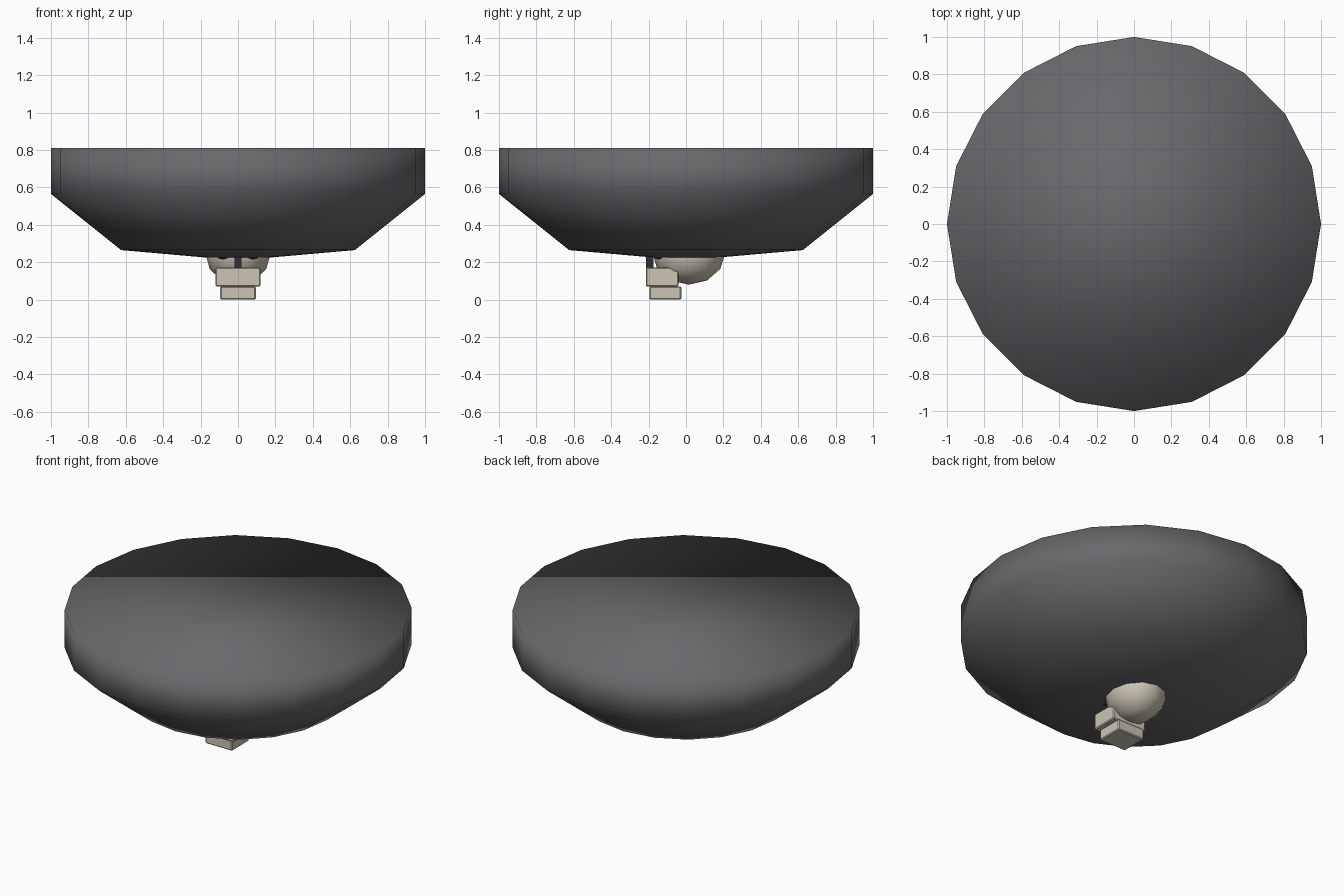
import bpy, bmesh, math
from mathutils import Vector

if "Cube" in bpy.data.objects:
    bpy.data.objects.remove(bpy.data.objects["Cube"])


def material(name, rgb):
    m = bpy.data.materials.new(name)
    m.diffuse_color = (*rgb, 1)
    m.use_nodes = True
    m.node_tree.nodes["Principled BSDF"].inputs["Base Color"].default_value = m.diffuse_color
    return m


BONE = material("bone", (0.6, 0.56, 0.46))
DARK = material("dark", (0.14, 0.14, 0.15))
BLACK = material("black", (0.03, 0.03, 0.035))


def finish(bm, name, mat, smooth):
    bmesh.ops.recalc_face_normals(bm, faces=bm.faces)
    for f in bm.faces:
        f.smooth = smooth
    me = bpy.data.meshes.new(name)
    bm.to_mesh(me)
    bm.free()
    ob = bpy.data.objects.new(name, me)
    bpy.context.collection.objects.link(ob)
    me.materials.append(mat)
    return ob


def box(name, lo, hi, mat, bevel=0.006):
    bm = bmesh.new()
    bmesh.ops.create_cube(bm, size=1)
    lo, hi = Vector(lo), Vector(hi)
    for v in bm.verts:
        v.co = (lo + hi) / 2 + v.co * (hi - lo)
    ob = finish(bm, name, mat, False)
    if bevel:
        mod = ob.modifiers.new("bevel", 'BEVEL')
        mod.width = bevel
        mod.segments = 1
    return ob


def ball(name, centre, radii, mat, seg, rings):
    bm = bmesh.new()
    bmesh.ops.create_uvsphere(bm, u_segments=seg, v_segments=rings, radius=1)
    for v in bm.verts:
        v.co = Vector(centre) + v.co * Vector(radii)
    return finish(bm, name, mat, True)


# wide hood: 20-sided lathe, flat top, shallow cone underneath
bm = bmesh.new()
N = 20
rings = []
for r, z in [(1, 0.81), (1, 0.565), (0.625, 0.265)]:
    rings.append([bm.verts.new((r * math.cos(a), r * math.sin(a), z))
                  for a in (i * math.tau / N for i in range(N))])
bm.faces.new(rings[0])
apex = bm.verts.new((0, 0, 0.21))
for i in range(N):
    j = (i + 1) % N
    for a, b in zip(rings, rings[1:]):
        bm.faces.new((a[i], a[j], b[j], b[i]))
    bm.faces.new((rings[-1][i], rings[-1][j], apex))
finish(bm, "hood", DARK, True)

# skull under the hood
ball("cranium", (0, 0.015, 0.25), (0.175, 0.195, 0.17), BONE, 12, 6)
box("upper_jaw", (-0.12, -0.215, 0.07), (0.12, -0.04, 0.172), BONE)
box("lower_jaw", (-0.095, -0.195, 0.0), (0.095, -0.025, 0.07), BONE)

# dark nose and eye sockets
box("nose", (-0.02, -0.213, 0.16), (0.02, -0.175, 0.235), BLACK, 0)
for s, side in ((-1, "left"), (1, "right")):
    ball("eye_socket_" + side, (s * 0.08, -0.145, 0.265), (0.05, 0.045, 0.05), BLACK, 10, 6)
